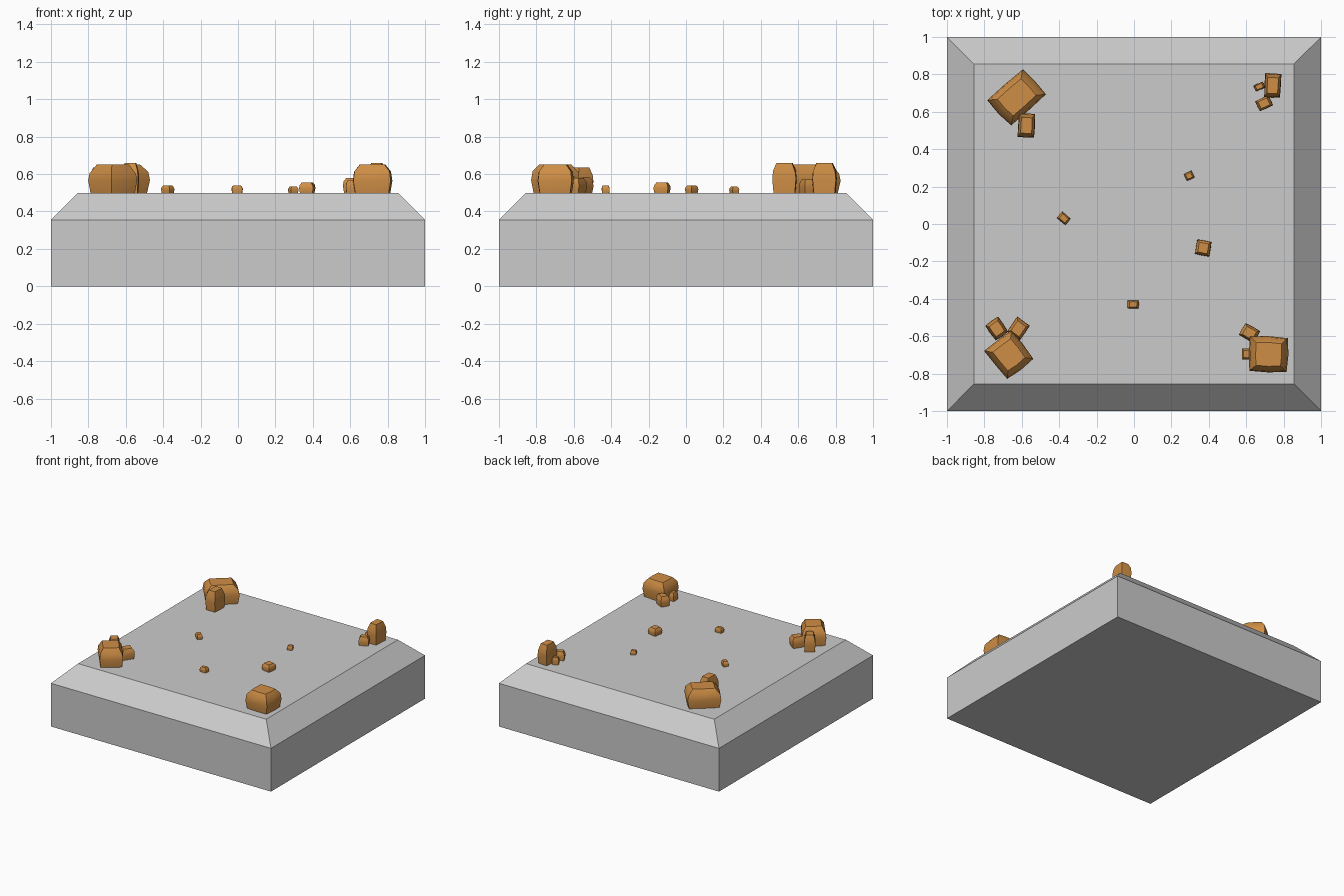
import bpy, bmesh, math, random
from mathutils import Matrix

if "Cube" in bpy.data.objects:
    bpy.data.objects.remove(bpy.data.objects["Cube"])

random.seed(4)
TOP = 0.50

rust = bpy.data.materials.new("rust_stone")
rust.diffuse_color = (0.62, 0.27, 0.06, 1)
rust.use_nodes = True
rust.node_tree.nodes["Principled BSDF"].inputs["Base Color"].default_value = rust.diffuse_color


def ring_mesh(name, rings):
    """Close a stack of equal-sized point rings into a solid."""
    bm = bmesh.new()
    loops = [[bm.verts.new(p) for p in ring] for ring in rings]
    n = len(loops[0])
    for a, b in zip(loops, loops[1:]):
        for i in range(n):
            j = (i + 1) % n
            bm.faces.new((a[i], a[j], b[j], b[i]))
    bm.faces.new(loops[0][::-1])
    bm.faces.new(loops[-1])
    bmesh.ops.recalc_face_normals(bm, faces=bm.faces)
    mesh = bpy.data.meshes.new(name)
    bm.to_mesh(mesh)
    bm.free()
    obj = bpy.data.objects.new(name, mesh)
    bpy.context.collection.objects.link(obj)
    return obj


def square(h, z):
    return [(-h, -h, z), (h, -h, z), (h, h, z), (-h, h, z)]


def rock(name, x, y, sx, sy, height, angle=0):
    """Chipped block: widest at mid height, tapering to a small flat top."""
    outline = [(-1, -1), (0, -1.04), (1, -1), (1.04, 0),
               (1, 1), (0, 1.04), (-1, 1), (-1.04, 0)]
    wobble = [random.uniform(0.94, 1.0) for _ in outline]
    rings = []
    for scale, z in ((0.90, 0), (1.0, 0.45), (0.94, 0.72), (0.66, 1.0)):
        rings.append([(px * sx / 2 * scale * w, py * sy / 2 * scale * w,
                       z * height * (1 if z in (0, 1) else random.uniform(0.93, 1.07)))
                      for (px, py), w in zip(outline, wobble)])
    obj = ring_mesh(name, rings)
    obj.data.transform(Matrix.Translation((x, y, TOP)) @
                       Matrix.Rotation(math.radians(angle), 4, 'Z'))
    obj.data.materials.append(rust)
    bpy.ops.object.select_all(action='DESELECT')
    obj.select_set(True)
    bpy.context.view_layer.objects.active = obj
    bpy.ops.object.shade_smooth_by_angle(angle=math.radians(35))


# Slab with chamfered upper rim
ring_mesh("slab", [square(1, 0), square(1, 0.355), square(0.855, TOP)])

# Corner clusters: x, y, size x, size y, height, rotation
rock("back_left_boulder", -0.625, 0.678, 0.26, 0.19, 0.15, 42)
rock("back_left_side_stone", -0.575, 0.527, 0.09, 0.13, 0.16, -3)
rock("front_left_boulder", -0.667, -0.70, 0.185, 0.20, 0.15, 38)
rock("front_left_tall_stone", -0.733, -0.56, 0.085, 0.10, 0.135, 35)
rock("front_left_low_stone", -0.618, -0.56, 0.085, 0.10, 0.085, -35)
rock("front_right_boulder", 0.72, -0.698, 0.21, 0.19, 0.15, -2)
rock("front_right_back_stone", 0.617, -0.583, 0.09, 0.075, 0.08, -30)
rock("front_right_side_stone", 0.605, -0.695, 0.055, 0.06, 0.065, 0)
rock("back_right_boulder", 0.742, 0.74, 0.088, 0.13, 0.16, -3)
rock("back_right_front_stone", 0.695, 0.645, 0.08, 0.06, 0.07, 25)
rock("back_right_side_stone", 0.67, 0.735, 0.055, 0.035, 0.06, 25)

# Scattered pebbles
rock("pebble_left", -0.375, 0.03, 0.06, 0.045, 0.04, -40)
rock("pebble_back", 0.295, 0.258, 0.045, 0.04, 0.033, 25)
rock("pebble_right", 0.37, -0.128, 0.078, 0.08, 0.055, -10)
rock("pebble_front", -0.005, -0.43, 0.06, 0.043, 0.04, 0)
